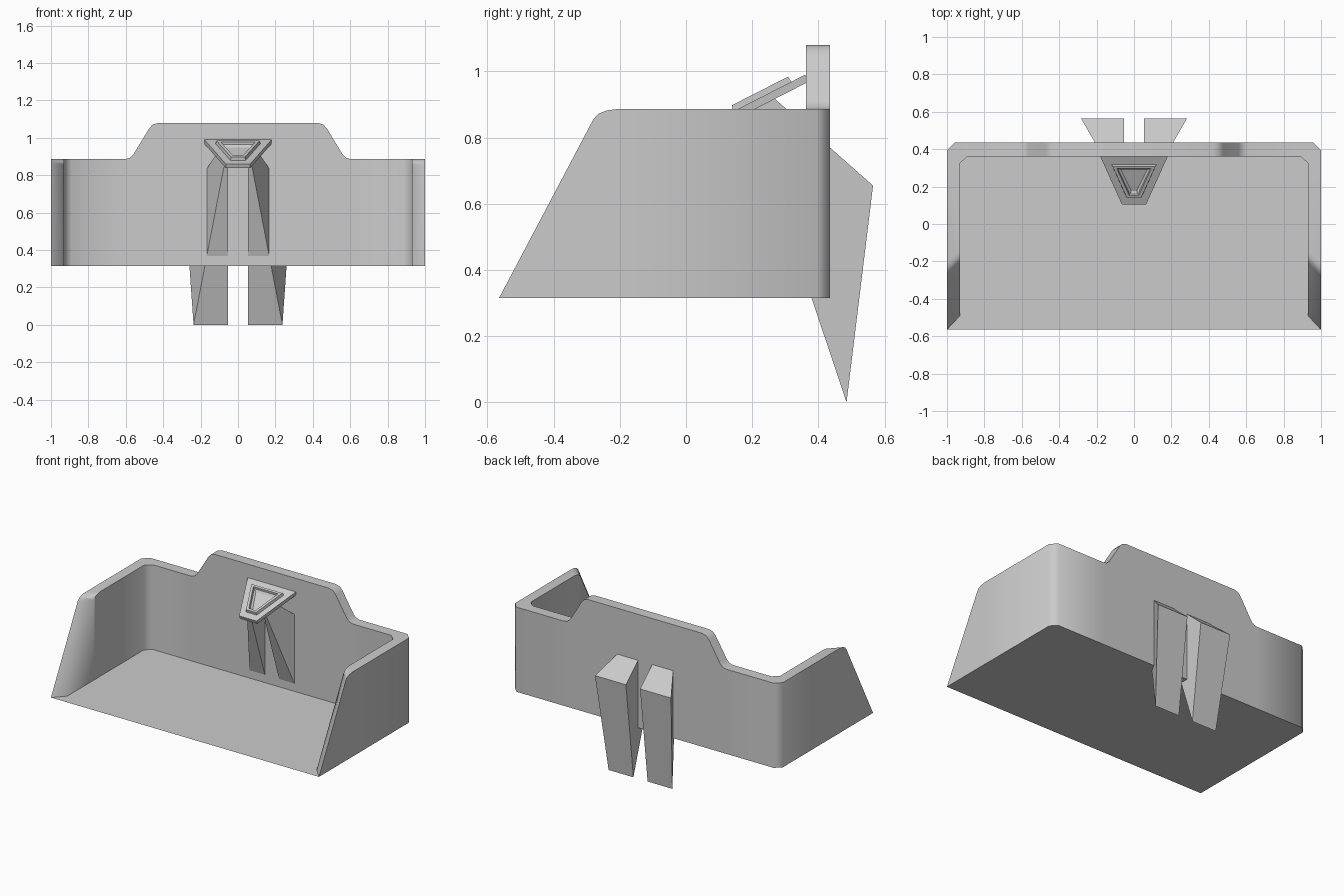
import bpy, bmesh

if "Cube" in bpy.data.objects:
    bpy.data.objects.remove(bpy.data.objects["Cube"])


def make_object(name, bm, smooth=None):
    bmesh.ops.remove_doubles(bm, verts=bm.verts, dist=0.0005)
    bmesh.ops.recalc_face_normals(bm, faces=bm.faces)
    me = bpy.data.meshes.new(name)
    bm.to_mesh(me)
    bm.free()
    ob = bpy.data.objects.new(name, me)
    bpy.context.collection.objects.link(ob)
    if smooth:
        bpy.ops.object.select_all(action='DESELECT')
        ob.select_set(True)
        bpy.context.view_layer.objects.active = ob
        bpy.ops.object.shade_smooth_by_angle(angle=smooth)
    return ob


def bridge(bm, a, b):
    n = len(a)
    for i in range(n):
        j = (i + 1) % n
        bm.faces.new((a[i], a[j], b[j], b[i]))


BASE = 0.315

# Wall: columns from front tip round to the middle of the back
# (outer x, outer y, inner x, inner y, top z)
half = [
    (1, -0.565, 0.93, -0.49, BASE + 0.0001),
    (1, -0.28, 0.93, -0.205, 0.855),
    (1, -0.265, 0.93, -0.19, 0.872),
    (1, -0.24, 0.93, -0.165, 0.882),
    (1, -0.21, 0.93, -0.135, 0.886),
    (1, 0.395, 0.93, 0.325, 0.886),
    (0.96, 0.435, 0.89, 0.362, 0.886),
]
for x, z in [(0.605, 0.886), (0.58, 0.892), (0.56, 0.91), (0.475, 1.05),
             (0.455, 1.071), (0.425, 1.08)]:
    half.append((x, 0.435, x, 0.362, z))
columns = half + [(-a, b, -c, d, z) for a, b, c, d, z in reversed(half)]

bm = bmesh.new()
loops = []
for ox, oy, ix, iy, z in columns:
    loops.append([bm.verts.new(p) for p in
                  ((ox, oy, BASE), (ox, oy, z), (ix, iy, z), (ix, iy, BASE))])
for a, b in zip(loops, loops[1:]):
    bridge(bm, a, b)
make_object("wall", bm, 0.87)

# Floor sheet between the walls, reaching the front tips
bm = bmesh.new()
outline = [(1, -0.565), (0.93, -0.49), (0.93, 0.325), (0.89, 0.362)]
outline += [(-x, y) for x, y in reversed(outline)]
floor = bm.faces.new([bm.verts.new((x, y, BASE)) for x, y in outline])
make_object("floor", bm)

# Pair of flared wedge legs running through the back wall
profile = [(0.19, 0.882), (0.265, 0.92), (0.565, 0.655), (0.485, 0.0)]
for side, label in ((1, "right"), (-1, "left")):
    bm = bmesh.new()
    inner = [bm.verts.new((side * 0.053, y, z)) for y, z in profile]
    outer = [bm.verts.new((side * (0.068 + 0.575 * (y - 0.19)), y, z)) for y, z in profile]
    bridge(bm, inner, outer)
    bm.faces.new(inner)
    bm.faces.new(outer)
    make_object(label + "_wedge_leg", bm)

# Tilted plate with raised ring and sunken centre
# (half width back, back y, half width front, front y, lift)
rings = [
    (0.18, 0.36, 0.065, 0.105, -0.022),
    (0.18, 0.36, 0.065, 0.105, 0.0),
    (0.12, 0.318, 0.040, 0.142, 0.0),
    (0.115, 0.315, 0.037, 0.145, 0.017),
    (0.092, 0.303, 0.025, 0.158, 0.017),
    (0.088, 0.300, 0.022, 0.161, 0.004),
    (0.070, 0.288, 0.014, 0.175, -0.005),
]
bm = bmesh.new()
loops = []
for wb, yb, wf, yf, lift in rings:
    loops.append([bm.verts.new((x, y - 0.4 * lift, 0.86 + 0.51 * (y - 0.105) + lift))
                  for x, y in ((wb, yb), (-wb, yb), (-wf, yf), (wf, yf))])
for a, b in zip(loops, loops[1:]):
    bridge(bm, a, b)
bm.faces.new(loops[0])
bm.faces.new(loops[-1])
make_object("tilted_plate", bm)
